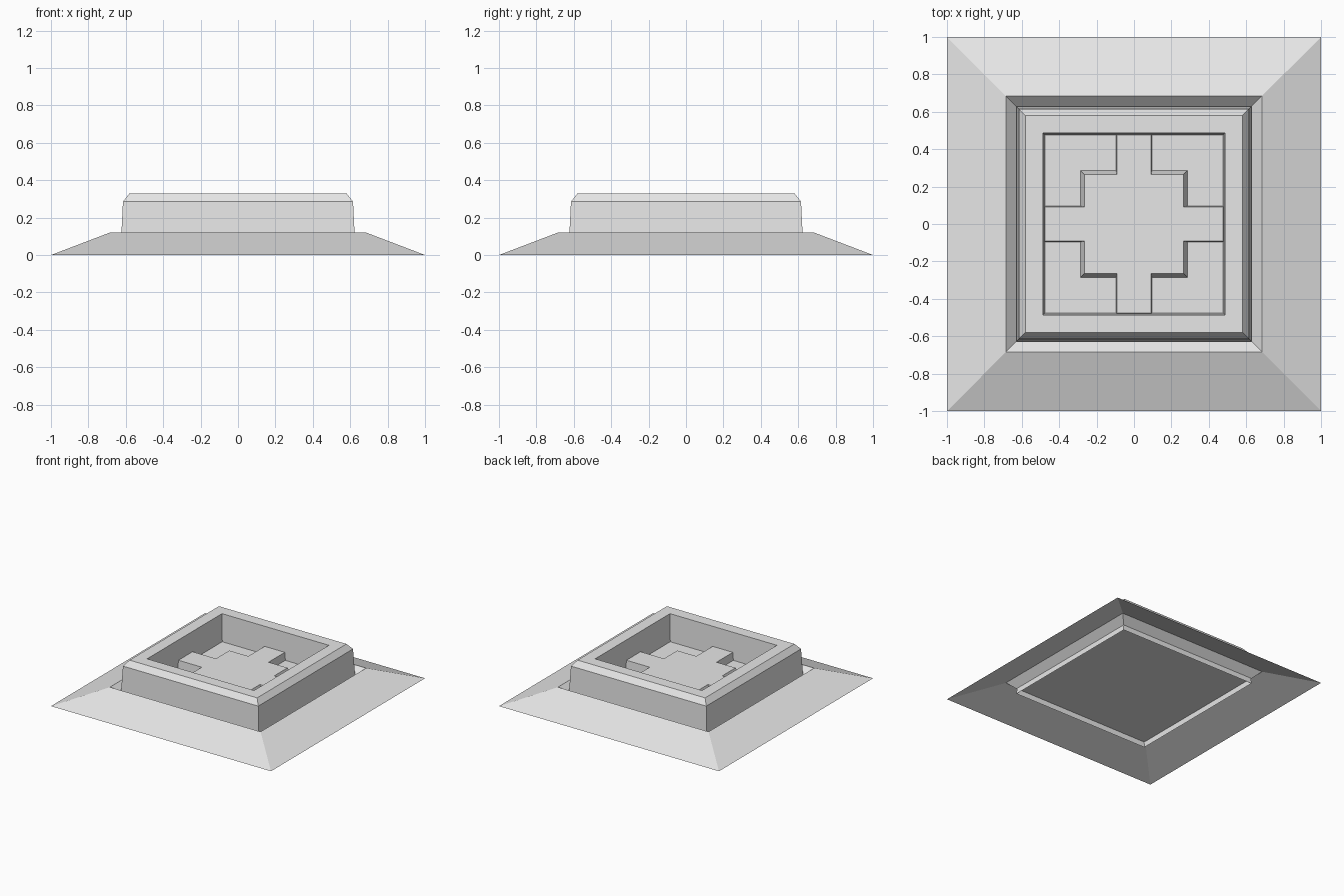
import bpy
import bmesh

cube = bpy.data.objects.get("Cube")
if cube:
    bpy.data.objects.remove(cube, do_unlink=True)

grey = bpy.data.materials.new("pale_grey")
grey.use_nodes = True
colour = (0.8, 0.8, 0.8, 1)
grey.diffuse_color = colour
grey.node_tree.nodes["Principled BSDF"].inputs["Base Color"].default_value = colour


def loft(name, rings, cap=False):
    """Join matching counter-clockwise rings, optionally closing the last one."""
    bm = bmesh.new()
    loops = [[bm.verts.new(p) for p in ring] for ring in rings]
    for a, b in zip(loops, loops[1:]):
        for i in range(len(a)):
            j = (i + 1) % len(a)
            bm.faces.new((a[i], a[j], b[j], b[i]))
    if cap:
        bm.faces.new(loops[-1])
    mesh = bpy.data.meshes.new(name)
    bm.to_mesh(mesh)
    bm.free()
    mesh.materials.append(grey)
    obj = bpy.data.objects.new(name, mesh)
    bpy.context.collection.objects.link(obj)
    return obj


def square(half, z):
    return [(-half, -half, z), (half, -half, z), (half, half, z), (-half, half, z)]


def cross(core, arm, reach, z):
    """Square core with four narrow arms, made by turning one quarter."""
    ring = []
    quarter = [(core, -core), (core, -arm), (reach, -arm), (reach, arm), (core, arm)]
    for _ in range(4):
        ring += [(x, y, z) for x, y in quarter]
        quarter = [(-y, x) for x, y in quarter]
    return ring


# Sloping skirt with the inner side of the gutter
loft("sloped_skirt", [square(1, 0), square(0.685, 0.12), square(0.628, 0.065)])

# Raised frame with chamfered rim and sunken floor
frame = [(0.628, 0.022), (0.615, 0.285), (0.58, 0.33), (0.486, 0.33), (0.477, 0.105)]
loft("raised_frame", [square(h, z) for h, z in frame], cap=True)

# Underside plate, facing down
loft("bottom_plate", [square(0.625, 0.065)[::-1]], cap=True)

# Raised cross on the sunken floor
loft("floor_cross", [cross(0.285, 0.096, 0.479, 0.105),
                     cross(0.265, 0.092, 0.477, 0.17)], cap=True)
